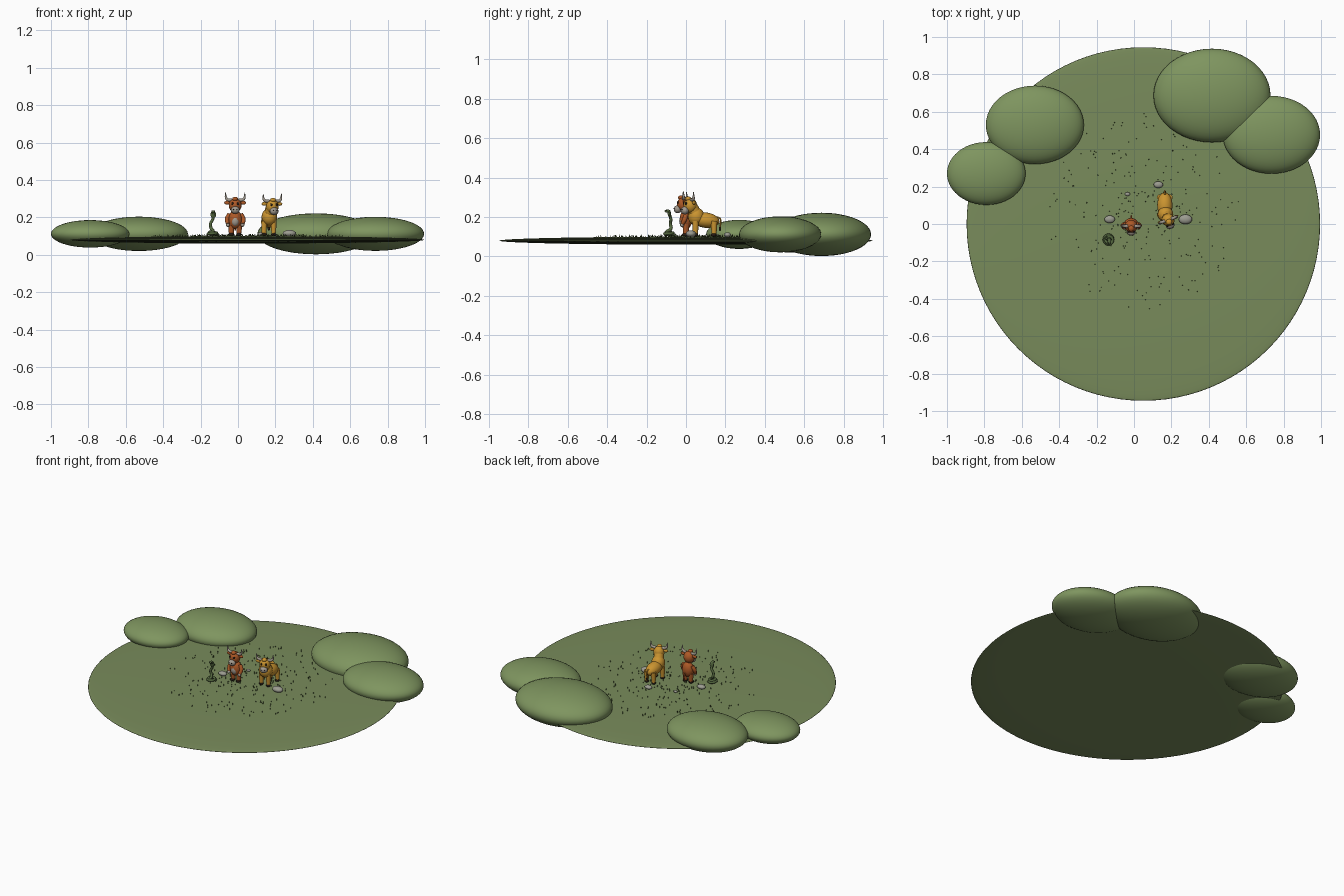
import bpy, bmesh, math, random
from mathutils import Matrix, Vector

cube = bpy.data.objects.get("Cube")
if cube:
    bpy.data.objects.remove(cube, do_unlink=True)


def material(name, r, g, b):
    m = bpy.data.materials.new(name)
    m.use_nodes = True
    m.diffuse_color = (r, g, b, 1)
    m.node_tree.nodes["Principled BSDF"].inputs["Base Color"].default_value = (r, g, b, 1)
    return m


MEADOW = material("meadow green", 0.19, 0.26, 0.105)
HILL = material("hill green", 0.21, 0.30, 0.115)
RUST = material("rust coat", 0.42, 0.10, 0.02)
GOLD = material("golden coat", 0.60, 0.30, 0.03)
PALE = material("horn and muzzle grey", 0.36, 0.32, 0.27)
STONE = material("stone grey", 0.33, 0.33, 0.28)
SNAKE = material("snake green", 0.09, 0.14, 0.05)
GRASS = material("grass dark green", 0.05, 0.08, 0.02)
DARK = material("dark brown", 0.02, 0.012, 0.008)
HOME = Matrix.Identity(4)


def finish(name, bm, mat, smooth=True):
    mesh = bpy.data.meshes.new(name)
    bm.to_mesh(mesh)
    bm.free()
    mesh.materials.append(mat)
    for p in mesh.polygons:
        p.use_smooth = smooth
    ob = bpy.data.objects.new(name, mesh)
    bpy.context.collection.objects.link(ob)
    return ob


def ball(name, mat, loc, radii, frame=HOME, tilt=0, seg=20):
    bm = bmesh.new()
    place = (frame @ Matrix.Translation(loc) @ Matrix.Rotation(tilt, 4, 'X')
             @ Matrix.Diagonal((*radii, 1)))
    bmesh.ops.create_uvsphere(bm, u_segments=seg, v_segments=seg // 2, radius=1, matrix=place)
    return finish(name, bm, mat)


def tube(name, mat, points, radii, frame=HOME):
    # Smooth tapering tube through a few points
    curve = bpy.data.curves.new(name, 'CURVE')
    curve.dimensions = '3D'
    curve.bevel_depth = 1
    curve.bevel_resolution = 3
    curve.resolution_u = 5
    curve.use_fill_caps = True
    spline = curve.splines.new('BEZIER')
    spline.bezier_points.add(len(points) - 1)
    for bp, co, r in zip(spline.bezier_points, points, radii):
        bp.co = frame @ Vector(co)
        bp.radius = r
        bp.handle_left_type = bp.handle_right_type = 'AUTO'
    curve.materials.append(mat)
    ob = bpy.data.objects.new(name, curve)
    bpy.context.collection.objects.link(ob)
    bpy.ops.object.select_all(action='DESELECT')
    ob.select_set(True)
    bpy.context.view_layer.objects.active = ob
    bpy.ops.object.convert(target='MESH')
    return ob


def sides():
    return (("left", 1), ("right", -1))


def build_head(who, coat, frame):
    # Head, muzzle, eyes, ears and horns around a local origin, facing -y
    ball(who + "_head", coat, (0, 0, 0), (.034, .034, .038), frame)
    ball(who + "_muzzle", PALE, (0, -.03, -.025), (.024, .02, .02), frame)
    ball(who + "_forelock", coat, (0, -.012, .034), (.016, .016, .012), frame)
    for side, s in sides():
        ball(f"{who}_{side}_eye", DARK, (s * .015, -.029, .01), (.006, .005, .007), frame)
        ball(f"{who}_{side}_nostril", DARK, (s * .009, -.048, -.021), (.003, .003, .003), frame)
        ball(f"{who}_{side}_ear", coat, (s * .042, .004, .014), (.017, .007, .010), frame)
        tube(f"{who}_{side}_horn", PALE,
             [(s * .02, 0, .028), (s * .045, 0, .034), (s * .052, -.002, .068)],
             [.009, .008, .0015], frame)


# Ground and mounds
ball("meadow", MEADOW, (.05, 0, .08), (.945, .945, .02), seg=96)
for name, x, y, r in (("outer_left_mound", .735, .477, .26), ("inner_left_mound", .417, .687, .313),
                      ("inner_right_mound", -.53, .53, .262), ("outer_right_mound", -.79, .27, .21)):
    ball(name, HILL, (x, y, .112), (r, r * .8, r * .35), seg=48)

# Stones
for i, (x, y, r) in enumerate(((-.13, .025, .028), (.275, .025, .036), (.13, .21, .025), (-.035, .16, .014))):
    ball(f"stone_{i + 1}", STONE, (x, y, .1 + r * .4), (r, r * .72, r * .5))

# Grass blades
random.seed(4)
bm = bmesh.new()
for i in range(260):
    a = random.uniform(0, math.tau)
    d = random.uniform(.06, .53)
    h = random.uniform(.008, .014)
    spot = Matrix.Translation((.05 + d * math.cos(a), .06 + d * math.sin(a),
                               .08 + .02 * math.sqrt(1 - (d / .945) ** 2) + h * .4))
    bmesh.ops.create_cone(bm, cap_ends=True, segments=4, radius1=.003, radius2=.0004, depth=h,
                          matrix=spot @ Matrix.Rotation(random.uniform(-.3, .3), 4, 'X'))
finish("grass_blades", bm, GRASS, False)

# Upright rust bull
F = Matrix.Translation((-.015, 0, 0))
ball("rust_bull_body", RUST, (0, 0, .188), (.038, .032, .05), F)
ball("rust_bull_belly", PALE, (0, -.016, .18), (.022, .0185, .028), F)
build_head("rust_bull", RUST, F @ Matrix.Translation((0, -.012, .264)))
for side, s in sides():
    tube(f"rust_bull_{side}_leg", RUST, [(s * .02, 0, .165), (s * .021, 0, .115)], [.017, .014], F)
    ball(f"rust_bull_{side}_hoof", DARK, (s * .021, -.004, .109), (.015, .018, .009), F)
    tube(f"rust_bull_{side}_arm", RUST,
         [(s * .03, 0, .217), (s * .044, -.006, .19), (s * .04, -.018, .165)], [.012, .012, .010], F)
    ball(f"rust_bull_{side}_hand", PALE, (s * .039, -.02, .159), (.010, .010, .010), F)
tube("rust_bull_tail", RUST, [(0, .028, .17), (0, .042, .155), (0, .04, .13)], [.004, .004, .005], F)

# Golden bull on four legs, head turned a little to its left
F = Matrix.Translation((.165, 0, 0))
ball("golden_bull_body", GOLD, (0, .1, .184), (.041, .07, .039), F, tilt=-.12)
ball("golden_bull_chest", GOLD, (.003, .052, .202), (.042, .042, .046), F)
tube("golden_bull_neck", GOLD, [(.004, .05, .21), (.012, .03, .25)], [.034, .03], F)
build_head("golden_bull", GOLD,
           F @ Matrix.Translation((.018, .022, .258)) @ Matrix.Rotation(.35, 4, 'Z'))
for end, y in (("front", .048), ("back", .142)):
    for side, s in sides():
        tube(f"golden_bull_{end}_{side}_leg", GOLD,
             [(s * .025, y, .18), (s * .026, y, .115)], [.017, .013], F)
        ball(f"golden_bull_{end}_{side}_hoof", DARK, (s * .026, y - .002, .109), (.014, .015, .009), F)
tube("golden_bull_tail", GOLD, [(0, .158, .2), (0, .174, .19), (0, .172, .145)], [.005, .004, .004], F)
ball("golden_bull_tail_tuft", DARK, (0, .172, .14), (.007, .006, .011), F)

# Coiled snake with a raised hood
F = Matrix.Translation((-.135, -.085, 0))
coil = [(math.cos(t) * r, math.sin(t) * r, z) for t, r, z in
        ((k * math.pi / 4, .028 - k * .0009, .107 + k * .0012) for k in range(15))]
neck = [(-.008, .008, .14), (-.012, .006, .165), (.0, .008, .19), (.004, .0, .215), (.003, -.004, .23)]
tube("snake_body", SNAKE, coil + neck,
     [.002, .005] + [.008] * 13 + [.009, .008, .008, .008, .008], F)
ball("snake_hood", SNAKE, (.003, .002, .215), (.015, .007, .02), F)
ball("snake_head", SNAKE, (.003, -.009, .23), (.010, .015, .008), F)
for side, s in sides():
    ball(f"snake_{side}_eye", DARK, (.003 + s * .007, -.015, .233), (.003, .003, .003), F)
